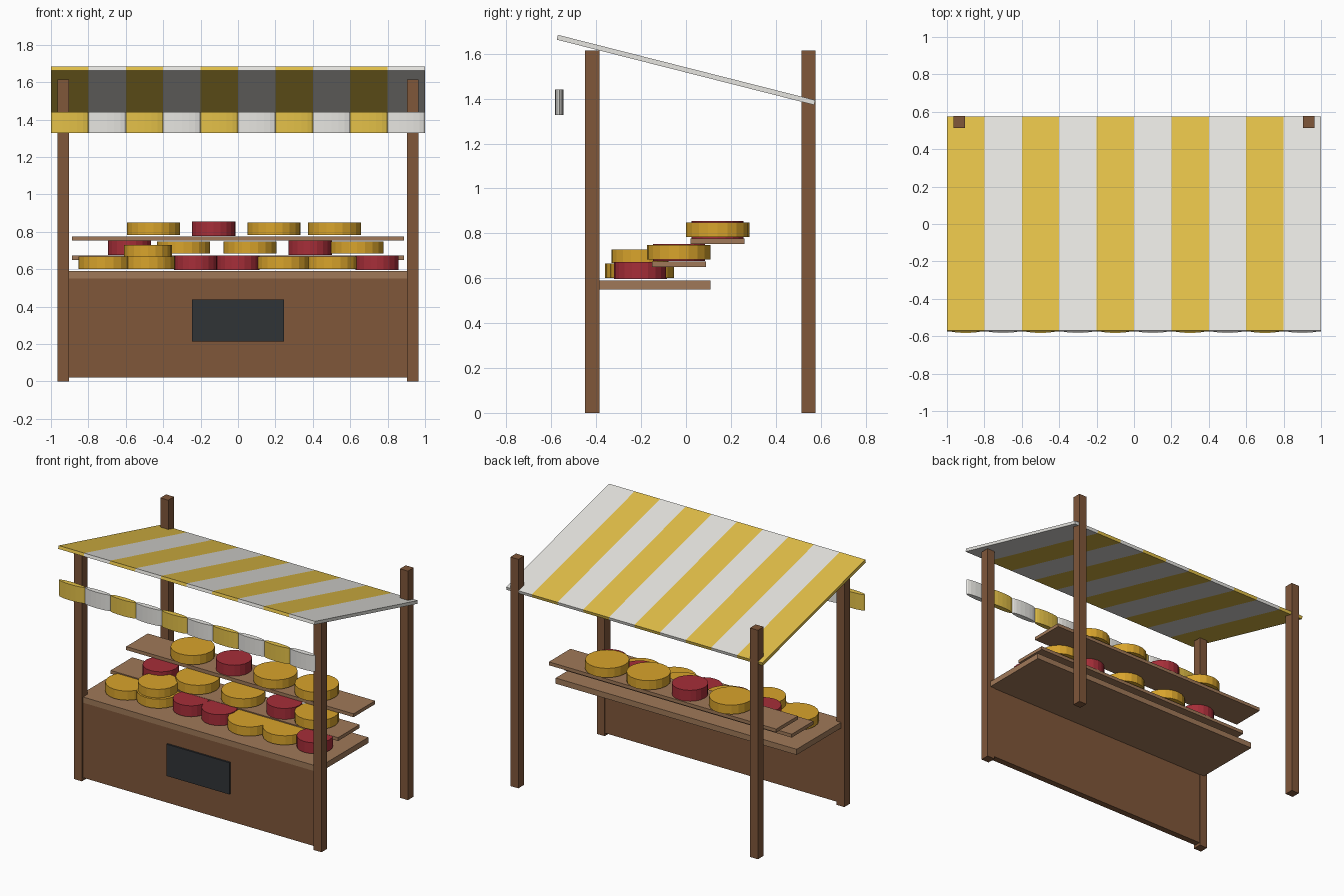
import bpy, bmesh, math
from mathutils import Matrix

if "Cube" in bpy.data.objects:
    bpy.data.objects.remove(bpy.data.objects["Cube"])


def material(name, rgb):
    m = bpy.data.materials.new(name)
    m.diffuse_color = (*rgb, 1)
    m.use_nodes = True
    m.node_tree.nodes["Principled BSDF"].inputs["Base Color"].default_value = m.diffuse_color
    return m


WOOD = material("dark_wood", (0.215, 0.095, 0.042))
BOARD = material("light_wood", (0.35, 0.19, 0.098))
YELLOW = material("yellow_cloth", (0.77, 0.53, 0.065))
WHITE = material("white_cloth", (0.79, 0.78, 0.745))
CHEESE = material("yellow_rind", (0.69, 0.37, 0.025))
WAX = material("red_wax", (0.38, 0.027, 0.04))
SLATE = material("slate", (0.03, 0.033, 0.037))


def finish(name, bm, loc, mat):
    me = bpy.data.meshes.new(name)
    bm.to_mesh(me)
    bm.free()
    ob = bpy.data.objects.new(name, me)
    ob.location = loc
    me.materials.append(mat)
    bpy.context.collection.objects.link(ob)
    return ob


def box(name, loc, size, mat, tilt=0):
    bm = bmesh.new()
    bmesh.ops.create_cube(bm, size=1, matrix=Matrix.Diagonal((*size, 1)))
    ob = finish(name, bm, loc, mat)
    ob.rotation_euler.x = tilt
    return ob


def drum(name, loc, radii, height, mat, sides=20):
    bm = bmesh.new()
    bmesh.ops.create_cone(bm, cap_ends=True, segments=sides, radius1=1, radius2=1,
                          depth=height, matrix=Matrix.Diagonal((*radii, 1, 1)))
    return finish(name, bm, loc, mat)


# Four corner posts
for side, x in (("left", -0.935), ("right", 0.935)):
    for end, y in (("front", -0.417), ("back", 0.546)):
        box(f"{end}_{side}_post", (x, y, 0.8075), (0.062, 0.064, 1.615), WOOD)

# Counter: front panel, top and slate sign
box("front_panel", (0, -0.412, 0.29), (1.86, 0.045, 0.54), WOOD)
box("counter_top", (0, -0.163, 0.57), (1.88, 0.546, 0.04), BOARD)
box("slate_sign", (0, -0.438, 0.326), (0.49, 0.018, 0.224), SLATE)

# Stepped display shelves
box("lower_shelf", (0, -0.032, 0.662), (1.774, 0.241, 0.024), BOARD)
box("upper_shelf", (0, 0.141, 0.764), (1.774, 0.241, 0.024), BOARD)

# Striped sloping awning with a hanging row of rounded valance panels
slope = -math.atan2(0.291, 1.147)
for i in range(10):
    x = -0.9 + 0.2 * i
    cloth = WHITE if i % 2 else YELLOW
    box(f"awning_stripe_{i + 1}", (x, 0, 1.528), (0.2, 1.183, 0.022), cloth, slope)
    drum(f"valance_panel_{i + 1}", (x, -0.564, 1.384), (0.1, 0.0185), 0.113, cloth, 16)

# Cheese wheels: (row name, centre height, [(x, y, is_red), ...])
rows = [
    ("counter", 0.634, [(-0.71, -0.219, 0), (-0.475, -0.205, 0), (-0.226, -0.2, 1),
                        (0.0, -0.205, 1), (0.242, -0.215, 0), (0.503, -0.196, 0),
                        (0.743, -0.205, 1)]),
    ("lower", 0.715, [(-0.58, -0.032, 1), (-0.291, -0.032, 0), (0.064, -0.032, 0),
                      (0.386, -0.032, 1), (0.636, -0.032, 0)]),
    ("upper", 0.816, [(-0.452, 0.141, 0), (-0.13, 0.141, 1), (0.193, 0.141, 0),
                      (0.516, 0.141, 0)]),
]
for row, z, wheels in rows:
    for n, (x, y, red) in enumerate(wheels, 1):
        r, h, mat = (0.116, 0.077, WAX) if red else (0.1415, 0.065, CHEESE)
        drum(f"{row}_cheese_{n}", (x, y, z), (r, r), h, mat)
drum("stacked_cheese", (-0.481, -0.205, 0.698), (0.128, 0.128), 0.06, CHEESE)
